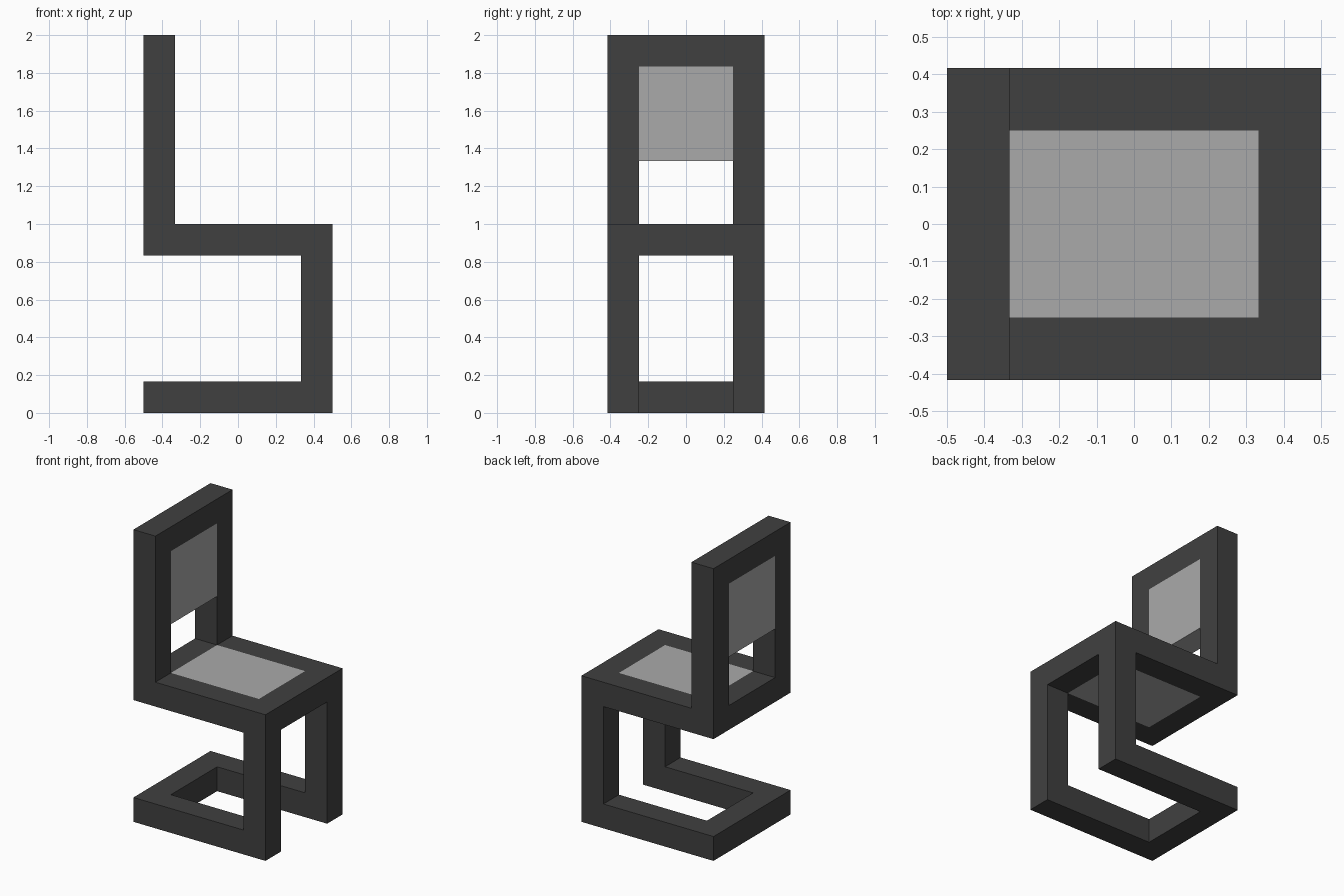
import bpy
import bmesh

cube = bpy.data.objects.get("Cube")
if cube:
    bpy.data.objects.remove(cube, do_unlink=True)

U = 1 / 6  # bar thickness, the module of the whole chair


def make_material(name, value):
    mat = bpy.data.materials.new(name)
    colour = (value, value, value, 1)
    mat.use_nodes = True
    mat.diffuse_color = colour
    mat.node_tree.nodes["Principled BSDF"].inputs["Base Color"].default_value = colour
    return mat


def add_object(name, bm, mat):
    bmesh.ops.recalc_face_normals(bm, faces=bm.faces)
    mesh = bpy.data.meshes.new(name)
    bm.to_mesh(mesh)
    bm.free()
    mesh.materials.append(mat)
    obj = bpy.data.objects.new(name, mesh)
    bpy.context.collection.objects.link(obj)
    return obj


def extrude_profile(name, profile, y0, y1, mat):
    """Extrude an x-z outline along y, all sizes in modules."""
    bm = bmesh.new()
    face = bm.faces.new([bm.verts.new((x * U, y0 * U, z * U)) for x, z in profile])
    moved = bmesh.ops.extrude_face_region(bm, geom=[face])["geom"]
    verts = [v for v in moved if isinstance(v, bmesh.types.BMVert)]
    bmesh.ops.translate(bm, verts=verts, vec=(0, (y1 - y0) * U, 0))
    return add_object(name, bm, mat)


def cross_piece(name, x0, x1, z0, z1, mat):
    """Block that fills the gap between the two side frames."""
    outline = [(x0, z0), (x1, z0), (x1, z1), (x0, z1)]
    return extrude_profile(name, outline, -1.5, 1.5, mat)


dark = make_material("dark grey frame", 0.051)
light = make_material("light grey panel", 0.402)

# S-shaped side frames: back post, seat rail, front leg and floor rail
side = [(-3, 12), (-3, 5), (2, 5), (2, 1), (-3, 1), (-3, 0),
        (3, 0), (3, 6), (-2, 6), (-2, 12)]
frames = extrude_profile("side_frames", side, 1.5, 2.5, dark)
mirror = frames.modifiers.new("Mirror", "MIRROR")
mirror.use_axis = (False, True, False)

# Cross bars
cross_piece("back_top_bar", -3, -2, 11, 12, dark)
cross_piece("seat_rear_bar", -3, -2, 5, 6, dark)
cross_piece("seat_front_bar", 2, 3, 5, 6, dark)
cross_piece("base_rear_bar", -3, -2, 0, 1, dark)

# Full-thickness seat and backrest panels
cross_piece("seat_panel", -2, 2, 5, 6, light)
cross_piece("backrest_panel", -3, -2, 8, 11, light)
